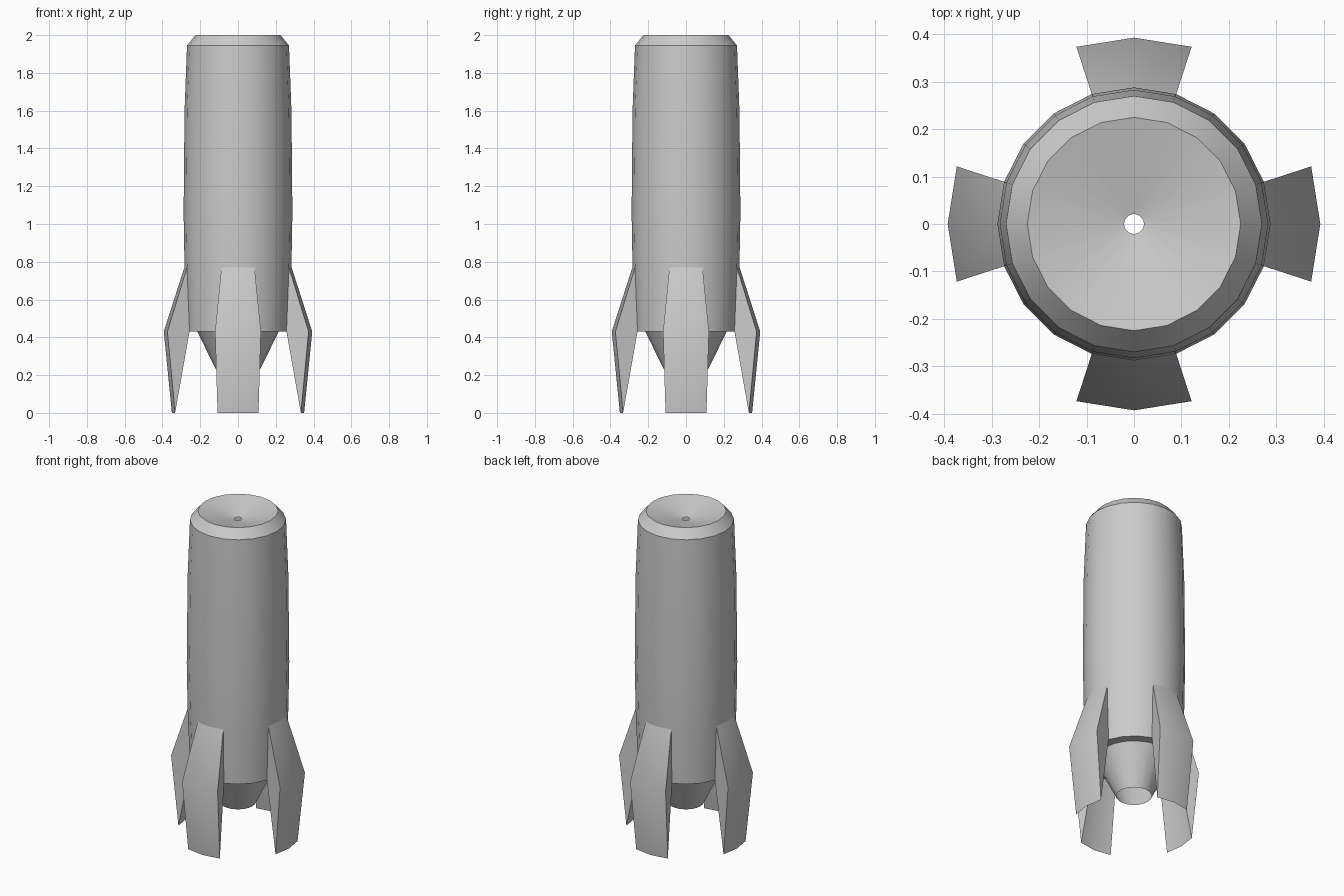
import bpy, bmesh, math

cube = bpy.data.objects.get("Cube")
if cube:
    bpy.data.objects.remove(cube, do_unlink=True)

SIDES = 20
STEP = math.tau / SIDES

grey = bpy.data.materials.new("plain grey")
grey.use_nodes = True
colour = (0.6, 0.6, 0.6, 1)
grey.diffuse_color = colour
grey.node_tree.nodes["Principled BSDF"].inputs["Base Color"].default_value = colour


def ring(bm, radius, z, steps):
    return [bm.verts.new((radius * math.cos(i * STEP), radius * math.sin(i * STEP), z))
            for i in steps]


def finish(name, bm):
    bmesh.ops.recalc_face_normals(bm, faces=bm.faces)
    mesh = bpy.data.meshes.new(name)
    bm.to_mesh(mesh)
    bm.free()
    mesh.materials.append(grey)
    obj = bpy.data.objects.new(name, mesh)
    bpy.context.collection.objects.link(obj)
    bpy.ops.object.select_all(action="DESELECT")
    obj.select_set(True)
    bpy.context.view_layer.objects.active = obj
    bpy.ops.object.shade_smooth_by_angle(angle=math.radians(30))
    return obj


def lathe(name, profile):
    """Spin an open (radius, z) profile into a many-sided shell."""
    bm = bmesh.new()
    rings = [ring(bm, r, z, range(SIDES)) for r, z in profile]
    for a, b in zip(rings, rings[1:]):
        for i in range(SIDES):
            j = (i + 1) % SIDES
            bm.faces.new((a[i], a[j], b[j], b[i]))
    return finish(name, bm)


# Hull: underside lip, gently swelling barrel, bevelled top, dished cap with a hole
lathe("hull", [(0.215, 0.43), (0.27, 0.43), (0.283, 0.77), (0.288, 1.06),
               (0.283, 1.6), (0.27, 1.945), (0.225, 2.0), (0.021, 1.95)])

# Engine nozzle, open at the bottom
lathe("nozzle", [(0.215, 0.43), (0.1, 0.195)])


# Fins: a kite section swept over two hull sides
def fin(name, centre):
    bm = bmesh.new()
    kite = [(0.284, 0.77), (0.393, 0.43), (0.35, 0.0), (0.27, 0.43)]
    rows = [ring(bm, r, z, range(centre - 1, centre + 2)) for r, z in kite]
    for a, b in zip(rows, rows[1:] + rows[:1]):
        for i in range(2):
            bm.faces.new((a[i], a[i + 1], b[i + 1], b[i]))
    for end in (0, 2):
        bm.faces.new([row[end] for row in rows])
    finish(name, bm)


for n, side in enumerate(("left", "back", "right", "front")):
    fin(side + "_fin", n * SIDES // 4)
